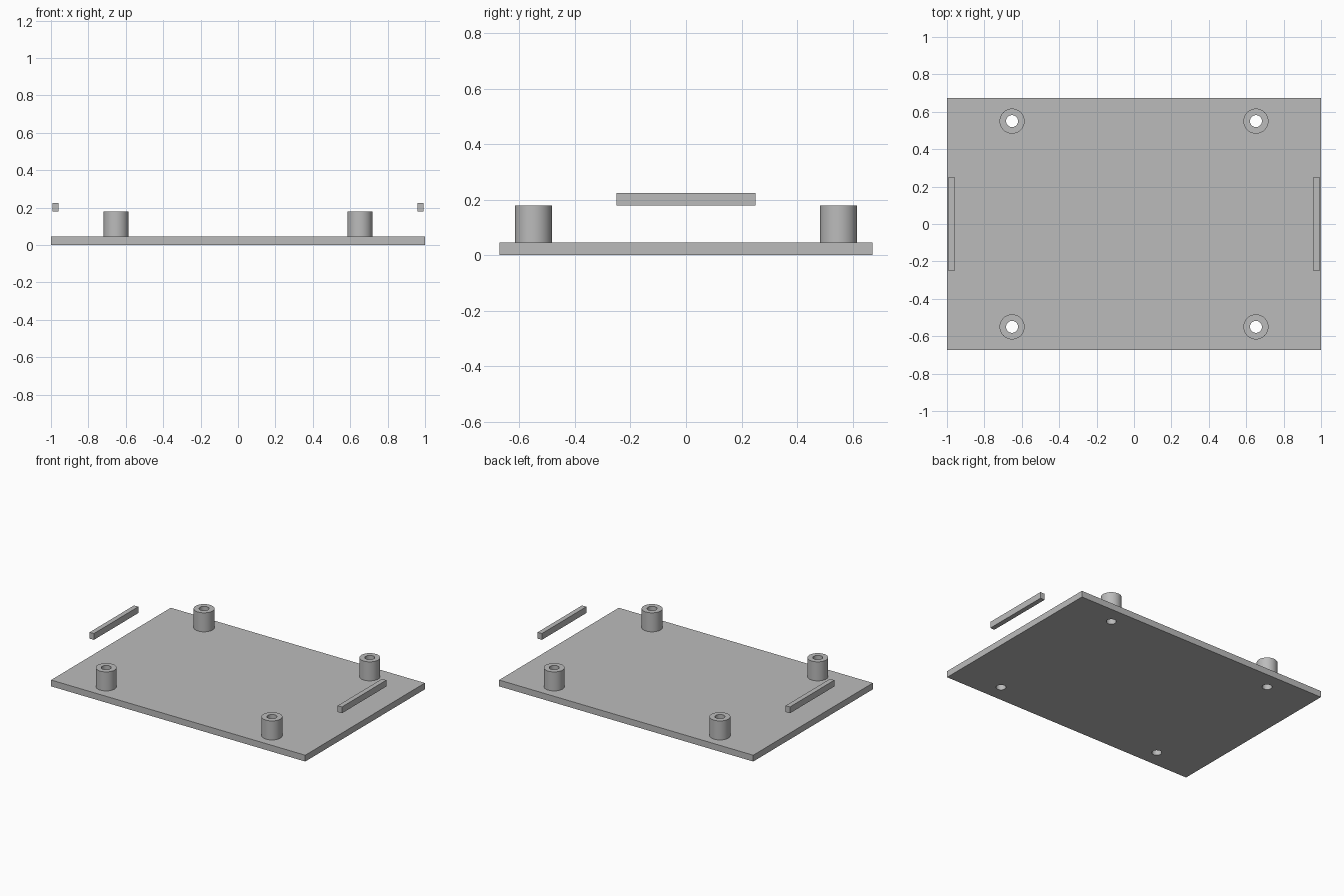
import bpy
import math

cube = bpy.data.objects.get("Cube")
if cube:
    bpy.data.objects.remove(cube, do_unlink=True)

LENGTH, WIDTH, THICK = 2.0, 1.345, 0.045
POST_X, POST_Y, POST_TOP = 0.652, 0.55, 0.18
POST_R, HOLE_R = 0.067, 0.032

grey = bpy.data.materials.new("plain grey")
grey.use_nodes = True
colour = (0.5, 0.5, 0.5, 1)
grey.diffuse_color = colour
grey.node_tree.nodes["Principled BSDF"].inputs["Base Color"].default_value = colour


def finish(name):
    obj = bpy.context.object
    obj.name = name
    obj.data.materials.append(grey)
    return obj


def box(name, size, centre):
    bpy.ops.mesh.primitive_cube_add(size=1, location=centre)
    obj = finish(name)
    obj.scale = size
    bpy.ops.object.transform_apply(location=False, rotation=False, scale=True)
    return obj


def cylinder(name, radius, x, y, bottom, top):
    bpy.ops.mesh.primitive_cylinder_add(
        vertices=48, radius=radius, depth=top - bottom,
        location=(x, y, (bottom + top) / 2))
    return finish(name)


def bore(obj, cutter):
    mod = obj.modifiers.new("bore", "BOOLEAN")
    mod.operation = "DIFFERENCE"
    mod.solver = "EXACT"
    mod.object = cutter
    bpy.ops.object.select_all(action="DESELECT")
    obj.select_set(True)
    bpy.context.view_layer.objects.active = obj
    bpy.ops.object.modifier_apply(modifier=mod.name)
    bpy.ops.object.shade_smooth_by_angle(angle=math.radians(30))


# Base plate
plate = box("base_plate", (LENGTH, WIDTH, THICK), (0, 0, THICK / 2))

# Four hollow standoffs, bored right through the plate
for sx, side in ((1, "left"), (-1, "right")):
    for sy, end in ((-1, "front"), (1, "back")):
        x, y = sx * POST_X, sy * POST_Y
        post = cylinder(f"{end}_{side}_standoff", POST_R, x, y, THICK, POST_TOP)
        drill = cylinder("drill", HOLE_R, x, y, -0.1, 0.3)
        drill.hide_render = True
        bore(post, drill)
        bore(plate, drill)
        bpy.data.objects.remove(drill, do_unlink=True)

    # Floating clip bar along each short side
    box(f"{side}_clip_bar", (0.034, 0.5, 0.045), (sx * 0.976, 0, 0.2025))
